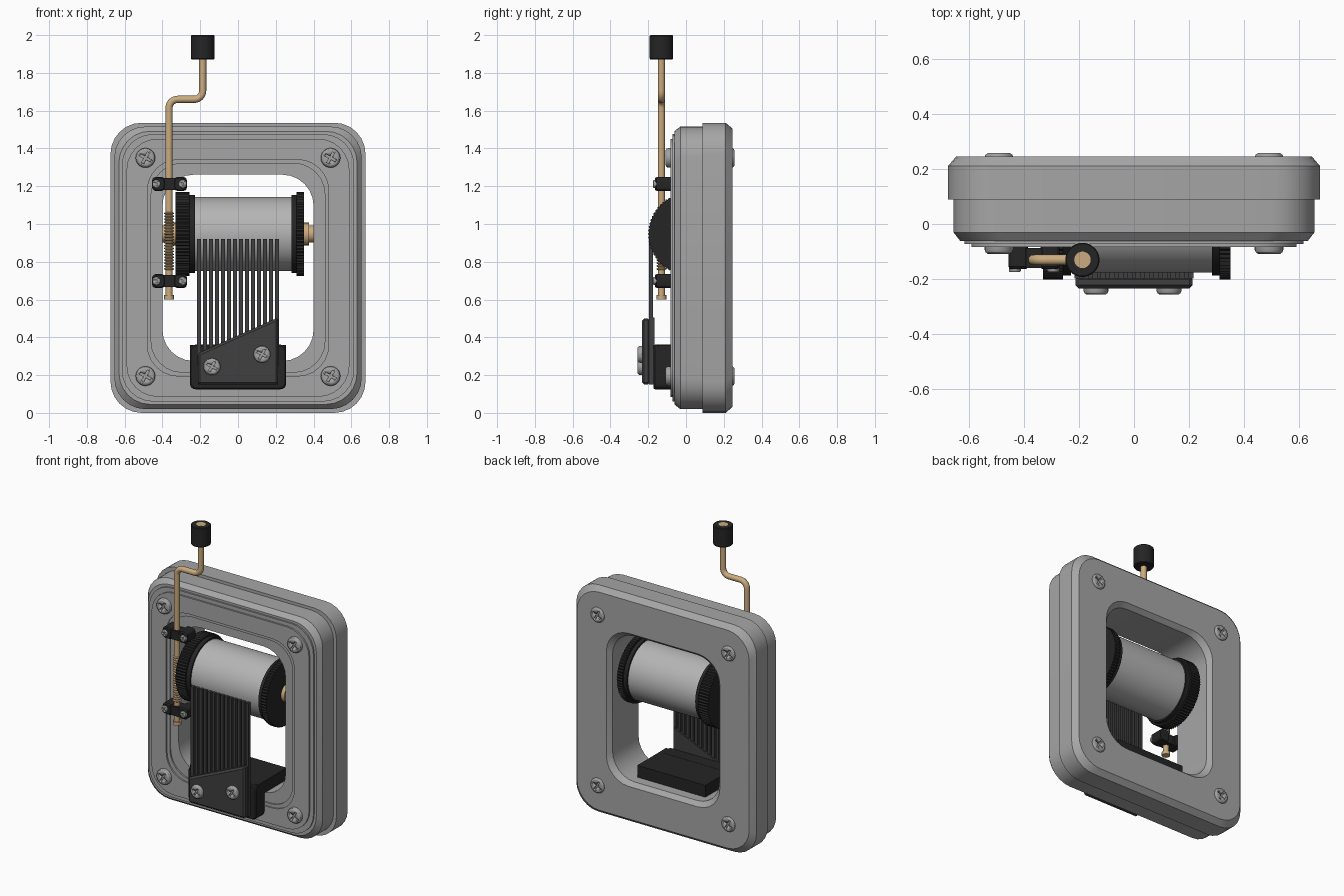
import bpy, bmesh, math
from mathutils import Vector

if "Cube" in bpy.data.objects:
    bpy.data.objects.remove(bpy.data.objects["Cube"])

def material(name, r, g, b):
    m = bpy.data.materials.new(name)
    m.diffuse_color = (r, g, b, 1)
    m.use_nodes = True
    m.node_tree.nodes["Principled BSDF"].inputs["Base Color"].default_value = m.diffuse_color
    return m

GREY = material("frame_grey", 0.38, 0.38, 0.38)
STEEL = material("drum_steel", 0.46, 0.46, 0.46)
SCREW = material("screw_grey", 0.36, 0.36, 0.36)
BLACK = material("black", 0.018, 0.018, 0.018)
DARK = material("comb_dark_grey", 0.05, 0.05, 0.05)
BRASS = material("brass", 0.6, 0.41, 0.21)

def finish(name, bm, mat, bevel=0):
    bmesh.ops.recalc_face_normals(bm, faces=bm.faces)
    if bevel:
        bmesh.ops.bevel(bm, geom=list(bm.edges), offset=bevel, segments=1, affect='EDGES')
    me = bpy.data.meshes.new(name)
    bm.to_mesh(me)
    bm.free()
    me.materials.append(mat)
    me.polygons.foreach_set("use_smooth", [True] * len(me.polygons))
    me.set_sharp_from_angle(angle=math.radians(28))
    ob = bpy.data.objects.new(name, me)
    bpy.context.collection.objects.link(ob)
    return ob

def loft(name, rings, mat, loop=False, bevel=0):
    bm = bmesh.new()
    vs = [[bm.verts.new(p) for p in ring] for ring in rings]
    n = len(vs[0])
    for a, b in zip(vs, vs[1:] + vs[:1] if loop else vs[1:]):
        for i in range(n):
            j = (i + 1) % n
            bm.faces.new((a[i], a[j], b[j], b[i]))
    if not loop:
        bm.faces.new(vs[0])
        bm.faces.new(vs[-1])
    return finish(name, bm, mat, bevel)

def lathe(name, profile, mat, axis, centre, n=32, teeth=0):
    """profile: (radius, position along axis); centre: the two other coordinates."""
    rings = []
    for r, t in profile:
        ring = []
        for i in range(n):
            a = 2 * math.pi * i / n
            k = r - (teeth if i % 2 else 0)
            u, v = centre[0] + k * math.cos(a), centre[1] + k * math.sin(a)
            ring.append({'x': (t, u, v), 'y': (u, t, v), 'z': (u, v, t)}[axis])
        rings.append(ring)
    return loft(name, rings, mat)

def rounded(hx, hz, r, y, cx, cz, n=6):
    pts = []
    for q, (sx, sz) in enumerate([(1, 1), (-1, 1), (-1, -1), (1, -1)]):
        for i in range(n + 1):
            a = math.pi / 2 * (q + i / n)
            pts.append((cx + sx * (hx - r) + r * math.cos(a), y,
                        cz + sz * (hz - r) + r * math.sin(a)))
    return pts

def prism(name, pts, y0, y1, mat, bevel=0):
    return loft(name, [[(x, y, z) for x, z in pts] for y in (y0, y1)], mat, bevel=bevel)

def box(name, x0, x1, y0, y1, z0, z1, mat, bevel=0):
    return prism(name, [(x0, z0), (x1, z0), (x1, z1), (x0, z1)], y0, y1, mat, bevel)

# frame: stepped profile (inset, y) swept round a rounded rectangle
profile = [(0.275, 0.215), (0.25, 0.245), (0.03, 0.245), (0, 0.21), (0, 0.088),
           (0.02, 0.088), (0.02, -0.03), (0.045, -0.062), (0.06, -0.062), (0.06, -0.072),
           (0.085, -0.072), (0.085, -0.083), (0.195, -0.083), (0.195, -0.073),
           (0.215, -0.073), (0.215, -0.063), (0.275, -0.063)]
loft("frame", [rounded(0.675 - d, 0.768 - d, 0.165, y, 0, 0.768) for d, y in profile],
     GREY, loop=True)

# cross-head screw, cut once and then shared
screw = lathe("screw_master", [(1, 0.3), (1, -0.2), (0.93, -0.37), (0.78, -0.48), (0.6, -0.5)],
              SCREW, 'y', (0, 0), 24)
for w, h in ((0.62, 0.13), (0.13, 0.62)):
    cutter = box("slot_cutter", -w, w, -1, -0.25, -h, h, SCREW)
    mod = screw.modifiers.new("slot", 'BOOLEAN')
    mod.operation, mod.object = 'DIFFERENCE', cutter
    bpy.context.view_layer.objects.active = screw
    bpy.ops.object.modifier_apply(modifier=mod.name)
    bpy.data.objects.remove(cutter)
screw_mesh = screw.data
bpy.data.objects.remove(screw)

def add_screw(name, x, y, z, r, back=False, turn=0.5):
    ob = bpy.data.objects.new(name, screw_mesh)
    ob.location, ob.scale = (x, y, z), (r, r, r)
    ob.rotation_euler = (0, turn, math.pi if back else 0)
    bpy.context.collection.objects.link(ob)

for x in (-0.49, 0.49):
    for z in (0.195, 1.35):
        add_screw("frame_screw_front", x, -0.083, z, 0.052)
        add_screw("frame_screw_back", x, 0.232, z, 0.052, True)

# drum with toothed end flanges and axle
C = (0.02, 0.947)
lathe("drum", [(0.196, -0.24), (0.196, 0.29)], STEEL, 'x', C, 64)
lathe("left_flange", [(0.222, -0.33), (0.222, -0.257)], BLACK, 'x', C, 144, 0.007)
lathe("left_inner_flange", [(0.207, -0.26), (0.207, -0.228)], BLACK, 'x', C, 64)
lathe("right_flange", [(0.222, 0.31), (0.222, 0.35)], BLACK, 'x', C, 144, 0.007)
lathe("right_inner_flange", [(0.207, 0.283), (0.207, 0.312)], BLACK, 'x', C, 64)
lathe("axle", [(0.045, -0.4), (0.045, -0.37), (0.06, -0.37), (0.06, -0.32), (0.04, -0.32),
               (0.04, 0.34), (0.06, 0.34), (0.06, 0.375), (0.045, 0.375), (0.045, 0.4)],
      BRASS, 'x', C, 24)

# crank rod swept along an S-bend
X0, X1, Y, ZB, R = -0.365, -0.187, -0.13, 1.66, 0.045
path = [(X0, 0.6, 0, 1)]
for i in range(9):
    a = math.pi * (1 - i / 16)
    path.append((X0 + R + R * math.cos(a), ZB - R + R * math.sin(a), math.sin(a), -math.cos(a)))
for i in range(9):
    a = math.pi * (1.5 + i / 16)
    path.append((X1 - R + R * math.cos(a), ZB + R + R * math.sin(a), -math.sin(a), math.cos(a)))
path.append((X1, 1.95, 0, 1))
rings = []
for x, z, tx, tz in path:
    ring = []
    for i in range(16):
        a = math.pi * i / 8
        ring.append(Vector((x, Y, z)) + 0.019 * (math.cos(a) * Vector((-tz, 0, tx))
                                                 + math.sin(a) * Vector((0, 1, 0))))
    rings.append(ring)
loft("crank_rod", rings, BRASS)
lathe("crank_foot", [(0.026, 0.6), (0.026, 0.623)], BRASS, 'z', (X0, Y), 16)
worm = [(0.018, 0.75)]
for i in range(20):
    z = 0.755 + i * 0.0155
    worm += [(0.018, z), (0.026, z + 0.005), (0.026, z + 0.009), (0.018, z + 0.014)]
lathe("worm_thread", worm, BRASS, 'z', (X0, Y), 16)

# crank knob with brass end
lathe("knob", [(0.058, 1.87), (0.062, 1.875), (0.062, 1.996), (0.058, 2.0)], BLACK, 'z', (X1, Y), 32)
lathe("knob_pin", [(0.03, 1.95), (0.03, 2.001)], BRASS, 'z', (X1, Y), 24)

# two rod clamps
for z in (1.212, 0.698):
    for x in (-0.42, -0.305):
        loft("clamp_end", [rounded(h, h + 0.002, 0.02, y, x, z, 3) for h, y in
                           ((0.035, -0.07), (0.035, -0.155), (0.029, -0.164))], BLACK)
    box("clamp_bridge", -0.41, -0.315, -0.16, -0.087, z - 0.031, z + 0.031, BLACK)
    for x in (-0.432, -0.293):
        add_screw("clamp_screw", x, -0.164, z, 0.022)

# comb support: front plate and shelf through the opening
loft("comb_base", [rounded(0.255 - d, 0.118 - d, 0.03, y, 0, 0.243, 4) for d, y in
                   ((0, -0.08), (0, -0.165), (0.006, -0.172))], BLACK)
box("comb_shelf", -0.255, 0.255, -0.15, 0.157, 0.28, 0.36, BLACK)

# comb: root plate, teeth and slanted clamping plate
slant = [(-0.213, 0.15), (0.213, 0.15), (0.213, 0.505), (-0.213, 0.315)]
prism("comb_root", slant, -0.197, -0.168, DARK)
N, W = 14, 0.02
for i in range(N):
    x = -0.216 + i * (0.432 - W) / (N - 1)
    box("comb_tooth", x, x + W, -0.197, -0.175, 0.25, 0.92, DARK)
prism("comb_clamp_plate", slant, -0.234, -0.19, DARK, 0.012)
add_screw("comb_screw_left", -0.138, -0.234, 0.245, 0.045)
add_screw("comb_screw_right", 0.127, -0.234, 0.31, 0.045)
